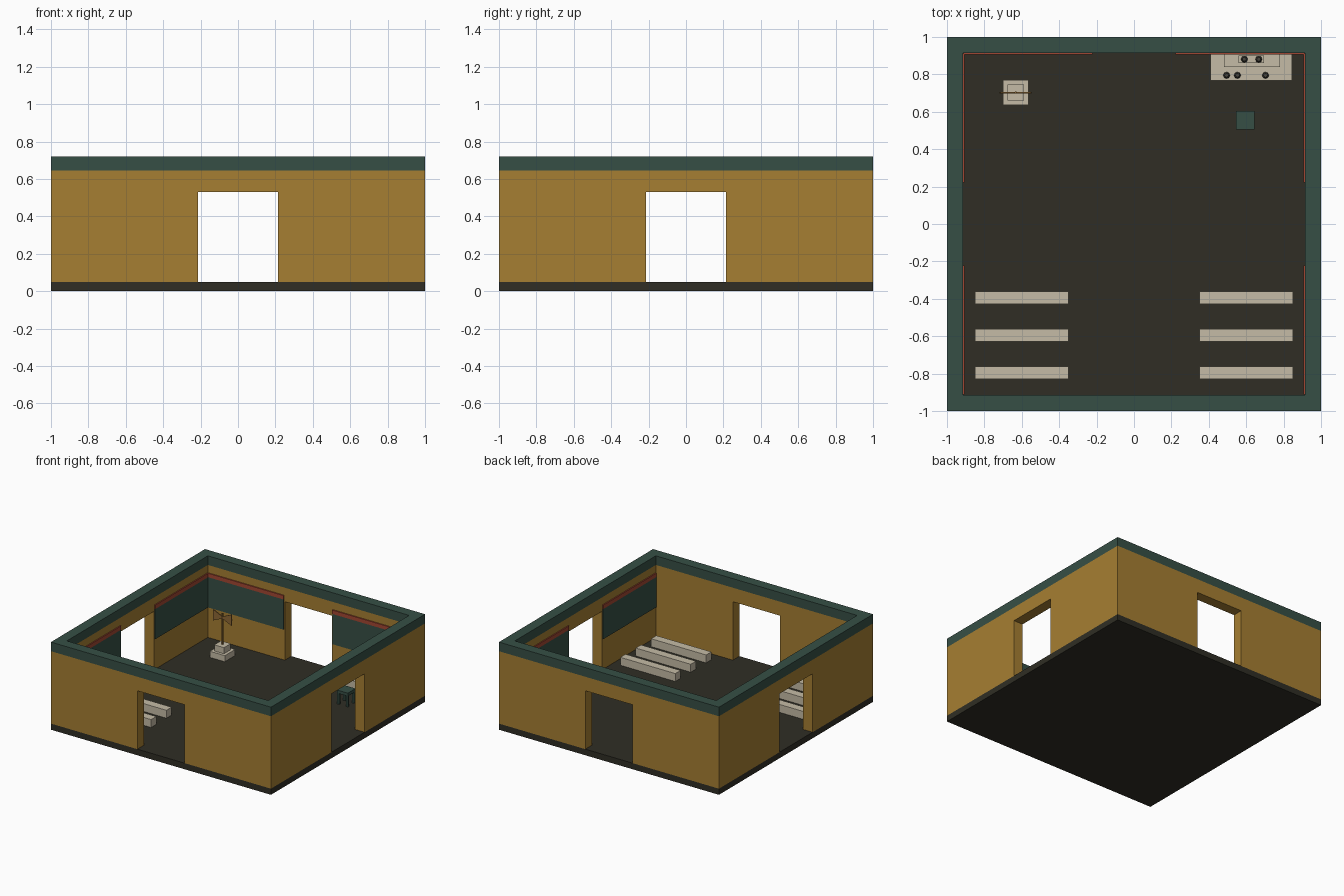
import bpy, bmesh, math
from mathutils import Matrix, Vector

if "Cube" in bpy.data.objects:
    bpy.data.objects.remove(bpy.data.objects["Cube"])


def material(name, rgb):
    m = bpy.data.materials.new(name)
    m.diffuse_color = (*rgb, 1)
    m.use_nodes = True
    m.node_tree.nodes["Principled BSDF"].inputs["Base Color"].default_value = m.diffuse_color
    return m


OCHRE = material("ochre_plaster", (0.38, 0.21, 0.032))
TEAL = material("dark_teal", (0.037, 0.078, 0.060))
FLOOR = material("dark_floor", (0.029, 0.027, 0.018))
RED = material("brick_red", (0.36, 0.062, 0.032))
STONE = material("pale_stone", (0.56, 0.50, 0.38))
BRONZE = material("bronze", (0.27, 0.14, 0.035))
CLAY = material("dark_clay", (0.065, 0.06, 0.048))

IN = 0.915      # inner face of walls
DOOR = 0.215    # half door width


def finish(name, bm, mat, turn=0.0):
    bm.transform(Matrix.Rotation(turn, 4, 'Z'))
    bmesh.ops.recalc_face_normals(bm, faces=bm.faces)
    me = bpy.data.meshes.new(name)
    bm.to_mesh(me)
    bm.free()
    me.materials.append(mat)
    ob = bpy.data.objects.new(name, me)
    bpy.context.collection.objects.link(ob)
    return ob


def box(name, x, y, z, mat, turn=0.0):
    bm = bmesh.new()
    bmesh.ops.create_cube(bm, size=1)
    for v in bm.verts:
        v.co = Vector((r[0] + (c + 0.5) * (r[1] - r[0]) for r, c in zip((x, y, z), v.co)))
    return finish(name, bm, mat, turn)


def plate(name, pts, y0, y1, mat, turn=0.0):
    """Extrude an xz outline from y0 to y1."""
    bm = bmesh.new()
    f = bm.faces.new([bm.verts.new((px, y0, pz)) for px, pz in pts])
    r = bmesh.ops.extrude_face_region(bm, geom=[f])
    bmesh.ops.translate(bm, vec=(0, y1 - y0, 0),
                        verts=[g for g in r["geom"] if isinstance(g, bmesh.types.BMVert)])
    return finish(name, bm, mat, turn)


def lathe(name, x, y, z, profile, mat, sides=8):
    """Spin a radius/height profile into a small vessel."""
    bm = bmesh.new()
    rings = [[bm.verts.new((x + r * math.cos(2 * math.pi * i / sides),
                            y + r * math.sin(2 * math.pi * i / sides), z + h))
              for i in range(sides)] for r, h in profile]
    for a, b in zip(rings, rings[1:]):
        for i in range(sides):
            j = (i + 1) % sides
            bm.faces.new((a[i], a[j], b[j], b[i]))
    bm.faces.new(rings[0])
    bm.faces.new(rings[-1])
    return finish(name, bm, mat)


# floor slab
box("floor", (-1, 1), (-1, 1), (0, 0.05), FLOOR)

# four walls with doorways and a coping band, turned around the centre
for i, side in enumerate(("front", "right", "back", "left")):
    turn = i * math.pi / 2
    half = 1 if i % 2 == 0 else IN
    plate(side + "_wall",
          [(-half, 0.05), (-DOOR, 0.05), (-DOOR, 0.53), (DOOR, 0.53),
           (DOOR, 0.05), (half, 0.05), (half, 0.645), (-half, 0.645)],
          -1, -IN, OCHRE, turn)
    box(side + "_coping", (-half, half), (-1, -IN), (0.645, 0.72), TEAL, turn)
    # painted panels with a red band, on every wall but the front
    if i:
        for s, label in ((-1, "a"), (1, "b")):
            x = sorted((s * 0.222, s * 0.912))
            box(f"{side}_panel_{label}", x, (-IN, -0.909), (0.30, 0.55), TEAL, turn)
            box(f"{side}_band_{label}", x, (-IN, -0.906), (0.55, 0.582), RED, turn)

# two columns of benches
for s in (-1, 1):
    for k in range(3):
        y = -0.395 - 0.2 * k
        box("bench", sorted((s * 0.35, s * 0.85)), (y - 0.034, y + 0.034), (0.05, 0.115), STONE)

# stepped shrine in the back right corner
box("shrine_base", (0.41, 0.845), (0.768, 0.908), (0.05, 0.13), STONE)
box("shrine_step", (0.48, 0.78), (0.84, 0.908), (0.13, 0.18), STONE)
box("shrine_top", (0.56, 0.695), (0.862, 0.9), (0.18, 0.21), STONE)
JAR = [(0.009, 0), (0.018, 0.02), (0.015, 0.034), (0.008, 0.042), (0.011, 0.05)]
for x, y, z in ((0.495, 0.795, 0.13), (0.553, 0.795, 0.13), (0.703, 0.795, 0.13),
                (0.59, 0.881, 0.21), (0.667, 0.881, 0.21)):
    lathe("jar", x, y, z, JAR, CLAY)

# stool
box("stool_seat", (0.545, 0.645), (0.505, 0.605), (0.14, 0.165), TEAL)
for sx in (-1, 1):
    for sy in (-1, 1):
        x, y = 0.595 + sx * 0.039, 0.555 + sy * 0.039
        box("stool_leg", (x - 0.009, x + 0.009), (y - 0.009, y + 0.009), (0.05, 0.14), TEAL)

# stepped pedestal with a double-bladed axe on a pole
px, py = -0.633, 0.703
for name, h, z in (("pedestal_base", 0.068, (0.05, 0.10)), ("pedestal_step", 0.044, (0.10, 0.15))):
    box(name, (px - h, px + h), (py - h, py + h), z, STONE)
lathe("axe_pole", px, py, 0.15, [(0.006, 0), (0.006, 0.255)], BRONZE)
for s in (-1, 1):
    plate("axe_blade", [(px, 0.362), (px + s * 0.082, 0.325), (px + s * 0.086, 0.37),
                        (px + s * 0.082, 0.415), (px, 0.378)], py - 0.004, py + 0.004, BRONZE)
